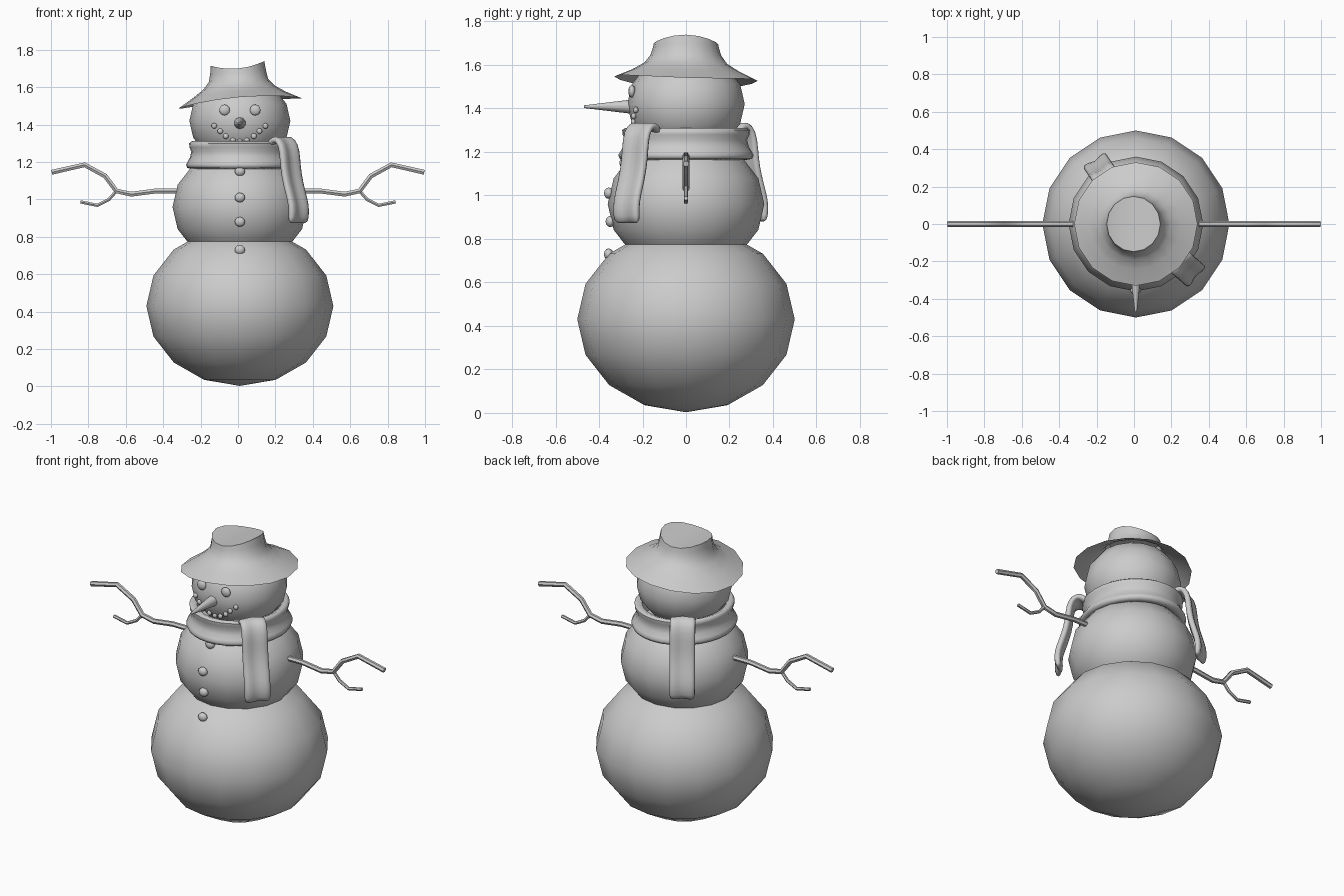
import bpy, math
from mathutils import Vector

if "Cube" in bpy.data.objects:
    bpy.data.objects.remove(bpy.data.objects["Cube"])

CX = 0.01  # body axis sits slightly right of the twig arms' middle
BASE, MIDDLE, HEAD = (0.43, 0.5, 0.427), (0.96, 0.36, 0.31), (1.42, 0.27, 0.235)


def smooth(ob, angle=None):
    bpy.ops.object.select_all(action='DESELECT')
    ob.select_set(True)
    bpy.context.view_layer.objects.active = ob
    if angle is None:
        bpy.ops.object.shade_smooth()
    else:
        bpy.ops.object.shade_smooth_by_angle(angle=math.radians(angle))


def mesh_object(name, verts, faces, angle=50):
    me = bpy.data.meshes.new(name)
    me.from_pydata(verts, [], faces)
    me.update()
    ob = bpy.data.objects.new(name, me)
    bpy.context.collection.objects.link(ob)
    smooth(ob, angle)
    return ob


def ball(name, loc, scale, seg=16, rings=8):
    bpy.ops.mesh.primitive_uv_sphere_add(segments=seg, ring_count=rings, radius=1, location=loc)
    ob = bpy.context.object
    ob.name = name
    ob.scale = scale
    smooth(ob)


def front_y(part, x, z):
    """Front surface of a snowball at an x offset and height."""
    cz, r, rz = part
    return -r * math.sqrt(max(0, 1 - (x / r) ** 2 - ((z - cz) / rz) ** 2))


def bridge(rows, n, closed):
    """Quads between consecutive rows of n points."""
    last = n if closed else n - 1
    return [(k * n + i, k * n + (i + 1) % n, (k + 1) * n + (i + 1) % n, (k + 1) * n + i)
            for k in range(rows - 1) for i in range(last)]


# Three stacked snowballs
for name, (z, r, rz) in (("base_ball", BASE), ("middle_ball", MIDDLE), ("head_ball", HEAD)):
    ball(name, (CX, 0, z), (r, r, rz))

# Eyes, mouth stones and buttons
for x in (-0.082, 0.082):
    ball("eye", (CX + x, front_y(HEAD, x, 1.478), 1.478), (0.03, 0.017, 0.029), 10, 6)
for x, z in ((0.137, 1.393), (0.105, 1.365), (0.075, 1.338), (0.037, 1.315), (0, 1.31)):
    for s in ((-1, 1) if x else (1,)):
        ball("mouth_stone", (CX + s * x, front_y(HEAD, x, z), z), (0.015, 0.012, 0.015), 8, 6)
for part, z in ((MIDDLE, 1.15), (MIDDLE, 1.01), (MIDDLE, 0.88), (BASE, 0.73)):
    ball("button", (CX, front_y(part, 0, z), z), (0.029, 0.022, 0.026), 10, 6)

# Carrot nose
bpy.ops.mesh.primitive_cone_add(vertices=10, radius1=0.035, radius2=0.006, depth=0.24,
                                location=(CX, -0.35, 1.408), rotation=(math.pi / 2, 0, 0))
bpy.context.object.name = "nose"
smooth(bpy.context.object, 50)

# Hat: wavy tilted brim rising into a crown with a creased top
N = 16
hat_profile = [(0.33, 1.525, 1.0), (0.245, 1.568, 0.6), (0.19, 1.603, 0.4), (0.163, 1.64, 0.3),
               (0.153, 1.68, 0.25), (0.148, 1.712, 0.2)]
verts = []
for k, (r, z, wave) in enumerate(hat_profile):
    crease = 0.017 * max(0, k - 3) / 2
    for i in range(N):
        a = 2 * math.pi * i / N
        c = math.cos(a)
        dz = wave * (0.028 * c - 0.01 * math.sin(a) - 0.012 * math.cos(2 * a))
        x = CX * (1 - k / 4) + r * c * (0.97 if k > 2 else 1)
        verts.append((x, r * math.sin(a), z + dz + crease * math.cos(2 * a) + crease * 0.4 * c))
faces = bridge(len(hat_profile), N, True)
# Top strips run across the crease
top = (len(hat_profile) - 1) * N
for i in range(N // 2):
    j = N - i
    ids = [top + i, top + i + 1, top + (j - 1) % N, top + j % N]
    faces.append(tuple(dict.fromkeys(ids)))
mesh_object("hat", verts, faces, 40)

# Scarf ring: closed folded cross-section swept round the neck
section = [(0.235, 1.30), (0.262, 1.311), (0.277, 1.30), (0.275, 1.28), (0.265, 1.255), (0.272, 1.225),
           (0.286, 1.20), (0.294, 1.185), (0.287, 1.168), (0.26, 1.163), (0.235, 1.18)]
M, S = 32, len(section)
verts = []
for k in range(M + 1):
    a = 2 * math.pi * (k % M) / M
    for r, z in section:
        verts.append((CX + r * math.cos(a) * 0.98, r * math.sin(a) * 1.06, z))
faces = [tuple(v % (M * S) for v in f) for f in bridge(M + 1, S, True)]
mesh_object("scarf_ring", verts[:M * S], faces, 60)


# Scarf tails: draped strips with thickness and a hollow middle
def tail(name, angle, path, width):
    a = math.radians(angle)
    out = Vector((math.cos(a), math.sin(a), 0))
    side = Vector((-math.sin(a), math.cos(a), 0))
    verts = []
    for r, z in path:
        for t, hollow in ((-1, 0), (-0.6, 0.008), (0, -0.015), (0.6, 0.008), (1, 0)):
            p = out * (r + hollow) + side * (t * width / 2)
            verts.append((CX + p.x, p.y, z))
    ob = mesh_object(name, verts, bridge(len(path), 5, False), 60)
    thick = ob.modifiers.new("thickness", 'SOLIDIFY')
    thick.thickness, thick.offset = 0.035, 0
    sub = ob.modifiers.new("soft", 'SUBSURF')
    sub.levels = sub.render_levels = 1


drape = [(0.25, 1.29), (0.285, 1.325), (0.325, 1.315), (0.35, 1.26), (0.355, 1.17),
         (0.375, 1.08), (0.405, 1.0), (0.418, 0.94), (0.408, 0.87)]
tail("scarf_front_tail", -41, drape, 0.15)
tail("scarf_back_tail", 123, [(0.02 + r * 0.9, 0.02 + z * 0.985) for r, z in drape], 0.145)


# Twig arms, each with a bent main stem and a small fork, mirrored
def twig(name, points, radius):
    cu = bpy.data.curves.new(name, 'CURVE')
    cu.dimensions = '3D'
    cu.bevel_depth, cu.bevel_resolution, cu.use_fill_caps = radius, 1, True
    sp = cu.splines.new('POLY')
    sp.points.add(len(points) - 1)
    for p, (x, z) in zip(sp.points, points):
        p.co = (x, 0, z, 1)
    ob = bpy.data.objects.new(name, cu)
    bpy.context.collection.objects.link(ob)
    bpy.ops.object.select_all(action='DESELECT')
    ob.select_set(True)
    bpy.context.view_layer.objects.active = ob
    bpy.ops.object.convert(target='MESH')
    smooth(bpy.context.object, 50)


stem = [(0.3, 1.045), (0.44, 1.045), (0.57, 1.028), (0.65, 1.045), (0.71, 1.125), (0.82, 1.185), (0.996, 1.145)]
fork = [(0.65, 1.045), (0.69, 1.0), (0.752, 0.968), (0.842, 0.987)]
for s in (-1, 1):
    twig("arm_stem", [(s * x, z) for x, z in stem], 0.015)
    twig("arm_fork", [(s * x, z) for x, z in fork], 0.01)
